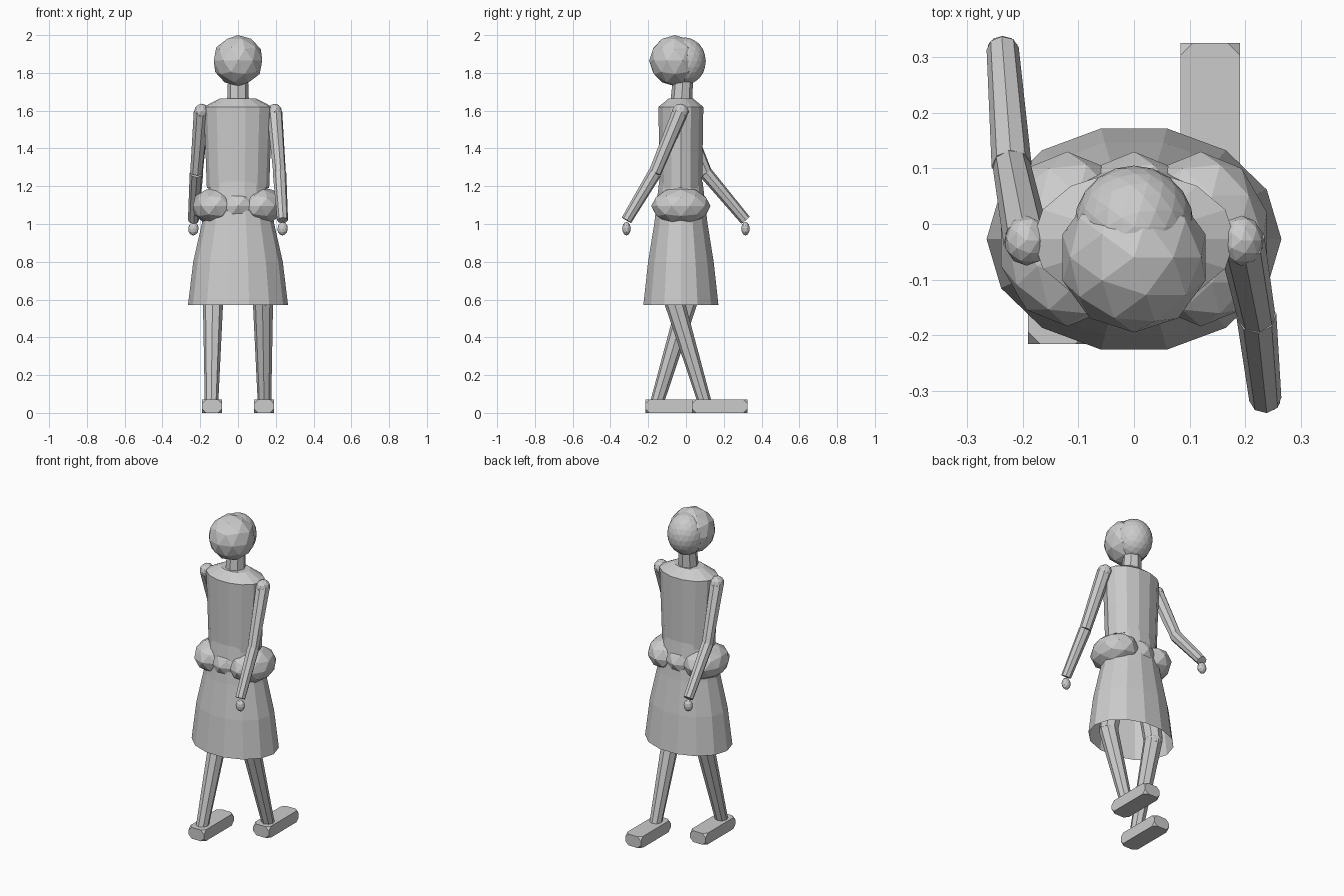
import bpy, bmesh
from math import cos, sin, pi
from mathutils import Vector

if "Cube" in bpy.data.objects:
    bpy.data.objects.remove(bpy.data.objects["Cube"])


def make(name, bm):
    bmesh.ops.recalc_face_normals(bm, faces=bm.faces)
    me = bpy.data.meshes.new(name)
    bm.to_mesh(me)
    bm.free()
    ob = bpy.data.objects.new(name, me)
    bpy.context.collection.objects.link(ob)
    return ob


def ball(name, center, radii, sub=2):
    bm = bmesh.new()
    bmesh.ops.create_icosphere(bm, subdivisions=sub, radius=1)
    bmesh.ops.scale(bm, vec=radii, verts=bm.verts)
    bmesh.ops.translate(bm, vec=center, verts=bm.verts)
    return make(name, bm)


def loft(name, rings, n, y, caps=True):
    """Stack elliptical rings given as (rx, ry, z)."""
    bm = bmesh.new()
    loops = [[bm.verts.new((rx * cos(2 * pi * i / n), y + ry * sin(2 * pi * i / n), z))
              for i in range(n)] for rx, ry, z in rings]
    for a, b in zip(loops, loops[1:]):
        for i in range(n):
            j = (i + 1) % n
            bm.faces.new((a[i], a[j], b[j], b[i]))
    if caps:
        bm.faces.new(loops[0])
        bm.faces.new(loops[-1])
    return make(name, bm)


def limb(name, a, b, ra, rb, n=8):
    """Tapered tube from a to b."""
    a, b = Vector(a), Vector(b)
    d = b - a
    bm = bmesh.new()
    bmesh.ops.create_cone(bm, cap_ends=True, segments=n, radius1=ra, radius2=rb, depth=d.length)
    ob = make(name, bm)
    ob.rotation_euler = d.to_track_quat('Z', 'Y').to_euler()
    ob.location = (a + b) / 2
    return ob


# Head, hair and neck
ball("head", (0, -0.06, 1.865), (0.135, 0.135, 0.135))
ball("hair", (0, -0.005, 1.862), (0.108, 0.11, 0.125), 3)
limb("neck", (0, -0.025, 1.64), (0, -0.015, 1.78), 0.058, 0.053)

# Torso with sloped shoulders
loft("torso", [(0.165, 0.115, 1.19), (0.172, 0.118, 1.38), (0.182, 0.122, 1.62),
               (0.095, 0.065, 1.665)], 14, -0.027)

# Open skirt
loft("skirt", [(0.265, 0.204, 0.57), (0.237, 0.178, 0.80), (0.192, 0.145, 1.0),
               (0.15, 0.118, 1.225)], 14, -0.027, caps=False)

# Gathered cloth around the hips
for i, x in enumerate((-0.12, 0, 0.12)):
    ball(f"hip_cloth_{i}", (x, -0.027, 1.095), (0.125, 0.157, 0.1))

for s, side, swing in ((-1, "left", 1), (1, "right", -1)):
    # Arms swing in opposite directions
    shoulder = (s * 0.193, -0.03, 1.595)
    elbow = (s * 0.22, -0.03 + swing * 0.135, 1.27)
    wrist = (s * 0.236, swing * 0.315, 1.02)
    ball(side + "_shoulder", shoulder, (0.04, 0.045, 0.042))
    limb(side + "_upper_arm", shoulder, elbow, 0.042, 0.034)
    limb(side + "_forearm", elbow, wrist, 0.036, 0.029)
    ball(side + "_hand", (s * 0.236, swing * 0.315, 0.975), (0.028, 0.023, 0.036))

    # Striding legs
    knee = (s * 0.132, -0.027 + swing * 0.038, 0.6)
    ankle = (s * 0.14, -0.027 - swing * 0.125, 0.06)
    limb(side + "_thigh", (s * 0.1, -0.027, 1.0), knee, 0.065, 0.055)
    ball(side + "_knee", knee, (0.054, 0.054, 0.054))
    limb(side + "_shin", knee, ankle, 0.054, 0.036)

    # Block shoes with clipped corners
    bm = bmesh.new()
    bmesh.ops.create_cube(bm, size=1)
    bmesh.ops.scale(bm, vec=(0.107, 0.295, 0.07), verts=bm.verts)
    bmesh.ops.bevel(bm, geom=bm.verts[:], offset=0.022, segments=1, affect='VERTICES')
    bmesh.ops.translate(bm, vec=(s * 0.137, 0.055 - swing * 0.123, 0.035), verts=bm.verts)
    make(side + "_shoe", bm)
